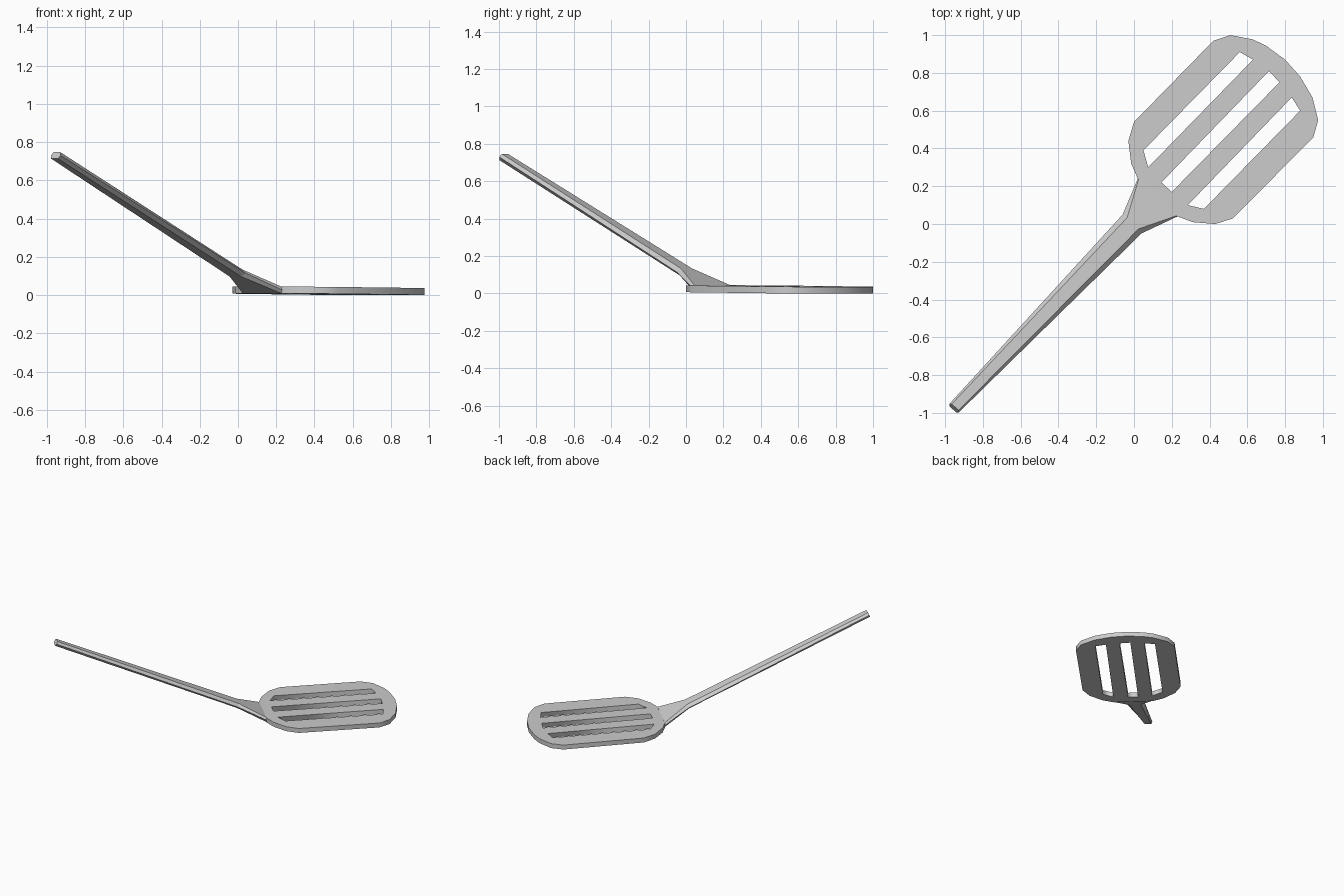
import bpy, bmesh
from mathutils import Vector

if "Cube" in bpy.data.objects:
    bpy.data.objects.remove(bpy.data.objects["Cube"])

# Slotted head: outline plus three slots, filled flat and given thickness
outline = [(0.42, 0.97), (0.51, 1.0), (0.63, 0.977), (0.70, 0.943), (0.80, 0.87),
           (0.88, 0.78), (0.945, 0.67), (0.975, 0.55), (0.95, 0.46), (0.525, 0.03),
           (0.43, 0.0), (0.31, 0.01), (0.23, 0.04), (0.02, 0.24), (-0.015, 0.32),
           (-0.03, 0.44), (0.0, 0.54)]
slots = [[(0.56, 0.91), (0.63, 0.87), (0.075, 0.30), (0.05, 0.39)],
         [(0.715, 0.81), (0.77, 0.75), (0.20, 0.17), (0.145, 0.22)],
         [(0.835, 0.67), (0.88, 0.60), (0.37, 0.08), (0.285, 0.10)]]
curve = bpy.data.curves.new("slotted_head", 'CURVE')
curve.dimensions = '2D'
curve.fill_mode = 'BOTH'
curve.extrude = 0.018
for loop in [outline] + slots:
    sp = curve.splines.new('POLY')
    sp.points.add(len(loop) - 1)
    for p, (x, y) in zip(sp.points, loop):
        p.co = (x, y, 0, 1)
    sp.use_cyclic_u = True
head = bpy.data.objects.new("slotted_head", curve)
bpy.context.collection.objects.link(head)
bpy.context.view_layer.objects.active = head
head.select_set(True)
bpy.ops.object.convert(target='MESH')
# slight downward tilt towards the tip
for v in head.data.vertices:
    v.co.z += 0.028 - 0.0065 * (v.co.x + v.co.y)


def ring(bm, left, right, up, inset):
    """Six-sided section between two side points."""
    l, r, up = Vector(left), Vector(right), Vector(up)
    a, b = l.lerp(r, inset), r.lerp(l, inset)
    return [bm.verts.new(p) for p in (l, a + up, b + up, r, b - up, a - up)]


# Handle and flared neck: loft from grip end to head
bm = bmesh.new()
rings = [ring(bm, (-0.978, -0.953, 0.73), (-0.928, -0.998, 0.73), (0.006, 0.006, 0.017), 0.14),
         ring(bm, (-0.06, 0.05, 0.115), (0.04, -0.05, 0.115), (0.004, 0.004, 0.018), 0.2),
         ring(bm, (0.02, 0.24, 0.027), (0.23, 0.04, 0.027), (0, 0, 0.0178), 0.02)]
for r0, r1 in zip(rings, rings[1:]):
    for i in range(6):
        j = (i + 1) % 6
        bm.faces.new((r0[i], r0[j], r1[j], r1[i]))
bm.faces.new(rings[0])
bm.faces.new(rings[-1])
bmesh.ops.recalc_face_normals(bm, faces=bm.faces)
mesh = bpy.data.meshes.new("handle")
bm.to_mesh(mesh)
bm.free()
bpy.context.collection.objects.link(bpy.data.objects.new("handle", mesh))
